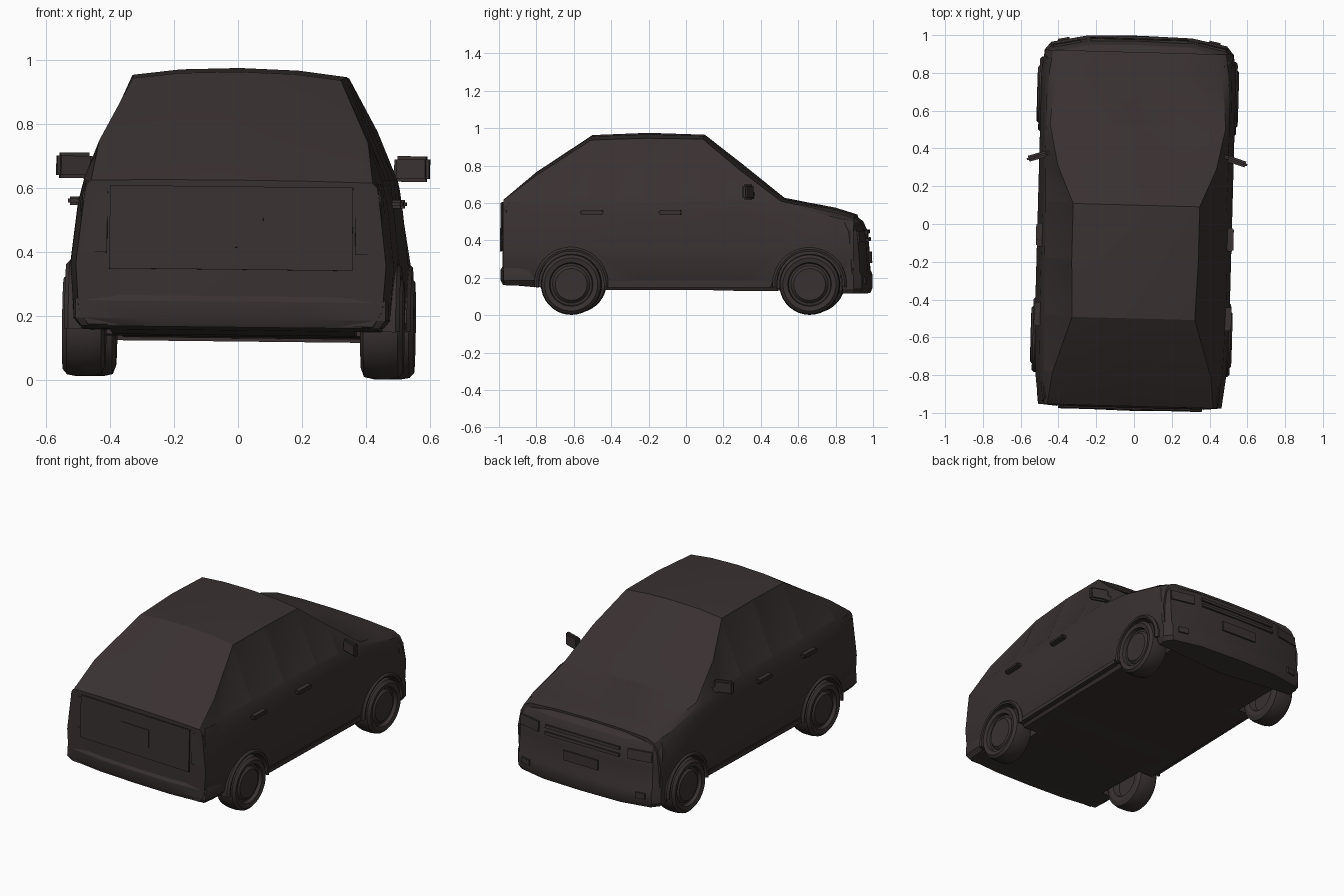
import bpy, bmesh, math
from mathutils import Matrix, Vector

if "Cube" in bpy.data.objects:
    bpy.data.objects.remove(bpy.data.objects["Cube"])

paint = bpy.data.materials.new("dark_brown_paint")
paint.diffuse_color = (0.042, 0.031, 0.031, 1)
paint.use_nodes = True
paint.node_tree.nodes["Principled BSDF"].inputs["Base Color"].default_value = paint.diffuse_color
# The whole car sits slightly turned and leaning on its grid
SKEW = Matrix.Rotation(-0.027, 4, 'Z') @ Matrix.Rotation(0.011, 4, 'Y')
parts = []


def make(name, bm):
    bmesh.ops.recalc_face_normals(bm, faces=bm.faces)
    me = bpy.data.meshes.new(name)
    bm.to_mesh(me)
    bm.free()
    me.materials.append(paint)
    ob = bpy.data.objects.new(name, me)
    bpy.context.collection.objects.link(ob)
    parts.append(ob)
    return ob


def mirror_ring(half):
    return half + [(-p[0],) + tuple(p[1:]) for p in reversed(half[1:-1])]


def loft(name, rings, closed=True):
    bm = bmesh.new()
    rows = [[bm.verts.new(p) for p in r] for r in rings]
    n = len(rows[0])
    for a, b in zip(rows, rows[1:]):
        for i in range(n if closed else n - 1):
            j = (i + 1) % n
            bm.faces.new((a[i], a[j], b[j], b[i]))
    bm.faces.new(rows[0])
    bm.faces.new(rows[-1])
    if not closed:
        bm.faces.new([r[0] for r in rows] + [r[-1] for r in reversed(rows)])
    return name, bm


def lathe(name, prof, cy, cz, side, a0=0, a1=360, n=36, ring=False):
    """Revolve (radius, x) points about an axle along x."""
    bm = bmesh.new()
    full = a1 - a0 == 360
    rows = []
    for k in range(n if full else n + 1):
        a = math.radians(a0 + (a1 - a0) * k / n)
        rows.append([bm.verts.new((side * x, cy + r * math.cos(a), cz + r * math.sin(a)))
                     for r, x in prof])
    m = len(prof)
    for k in range(n):
        a, b = rows[k], rows[(k + 1) % len(rows)]
        for i in range(m if ring else m - 1):
            j = (i + 1) % m
            bm.faces.new((a[i], a[j], b[j], b[i]))
    if not full:
        bm.faces.new(rows[0])
        bm.faces.new(rows[-1])
    bmesh.ops.remove_doubles(bm, verts=bm.verts, dist=1e-5)
    return make(name, bm)


def box(name, loc, size, rot=0.0, tilt=0.0, bevel=0.0):
    bm = bmesh.new()
    bmesh.ops.create_cube(bm, size=1)
    bmesh.ops.scale(bm, vec=size, verts=bm.verts)
    if bevel:
        bmesh.ops.bevel(bm, geom=bm.edges[:], offset=bevel, segments=2, affect='EDGES')
    bm.transform(Matrix.Translation(loc) @ Matrix.Rotation(rot, 4, 'Z')
                 @ Matrix.Rotation(tilt, 4, 'X'))
    return make(name, bm)


# Main shell: y, floor, half width, belt x, belt z, top edge x, top edge z, centre z
stations = [
    (-.965, .17, .475, .455, .605, .44, .62, .625),
    (-.80, .155, .495, .465, .63, .42, .745, .765),
    (-.50, .14, .505, .47, .63, .325, .94, .963),
    (-.20, .14, .505, .475, .63, .335, .95, .975),
    (.10, .14, .505, .48, .63, .335, .945, .965),
    (.30, .135, .505, .485, .625, .42, .78, .81),
    (.52, .135, .505, .485, .60, .465, .615, .628),
    (.80, .13, .505, .475, .53, .44, .555, .575),
    (.91, .13, .49, .455, .505, .41, .525, .54)]
rings = []
for y, zb, xw, xb, zbelt, xt, zt, zc in stations:
    half = [(0, y, zb), (xw - .03, y, zb), (xw, y, zb + .05), (xw + .01, y, .36),
            (xw - .012, y, min(.55, zbelt - .04)), (xb, y, zbelt), (xt, y, zt),
            (xt * .55, y, zt + .75 * (zc - zt)), (0, y, zc)]
    rings.append(mirror_ring(half))
name, bm = loft("body_shell", rings)
# Side windows: shallow inset panes in the upper side faces
bmesh.ops.recalc_face_normals(bm, faces=bm.faces)
panes = []
for f in bm.faces:
    c = f.calc_center_median()
    if len(f.verts) == 4 and .66 < c.z < .87 and abs(f.normal.x) > .6 and -.85 < c.y < .35:
        panes.append(f)
bmesh.ops.inset_individual(bm, faces=panes, thickness=.022, depth=-.003)
body = make(name, bm)

# Front nose and bumper: plan outline stacked by height (z, x scale, y shift)
path = [(.50, .85), (.50, .905), (.465, .948), (.28, .985), (0, .992)]
levels = [(.12, .97, -.005), (.145, 1, .005), (.215, 1, .005), (.24, 1, -.006),
          (.36, 1.0, -.012), (.45, .99, -.022), (.50, .95, -.045), (.53, .90, -.085)]
nose = [mirror_ring([(0, .80, z)] + [(x * sx, y + (dy if i else 0), z)
                                     for i, (x, y) in enumerate(path)])
        for z, sx, dy in levels]
make(*loft("front_bumper", nose))

# Rear panel and bumper
path = [(.495, -.79), (.492, -.90), (.485, -.962), (.25, -.985), (0, -.989)]
levels = [(.165, .96, .012), (.19, 1, 0), (.245, 1, 0), (.262, .985, .010),
          (.40, .985, .010), (.58, .96, .014), (.618, .94, .03)]
tail = [mirror_ring([(0, -.75, z)] + [(x * sx, y + (dy if i else 0), z)
                                      for i, (x, y) in enumerate(path)])
        for z, sx, dy in levels]
make(*loft("rear_bumper", tail))

# Wheels, arches and wheel wells
tyre = [(0, .516), (.085, .52), (.1, .505), (.112, .505), (.117, .526), (.142, .532),
        (.158, .518), (.163, .49), (.163, .44), (.156, .41), (.13, .40), (.10, .405),
        (.09, .44), (0, .44)]
lip = [(.175, .47), (.175, .52), (.186, .524), (.198, .512), (.198, .47)]
for label, cy in (("rear", -.60), ("front", .675)):
    for side, hand in ((1, "right"), (-1, "left")):
        cutter = lathe("well_cutter", [(0, .38), (.176, .38), (.176, .62), (0, .62)],
                       cy, .172, side)
        cutter.hide_render = True
        mod = body.modifiers.new("well", 'BOOLEAN')
        mod.operation, mod.solver, mod.object = 'DIFFERENCE', 'EXACT', cutter
        bpy.context.view_layer.objects.active = body
        bpy.ops.object.modifier_apply(modifier=mod.name)
        parts.remove(cutter)
        bpy.data.objects.remove(cutter)
        lathe(f"{label}_wheel_{hand}", tyre, cy, .17, side)
        lathe(f"{label}_arch_{hand}", lip, cy, .172, side, -5, 185, 24, ring=True)

# Side trim: mirrors, handles, sills, lamps
for side, hand in ((1, "right"), (-1, "left")):
    box(f"mirror_{hand}", (side * .528, .345, .665), (.115, .032, .08), side * -.31, 0, .01)
    box(f"mirror_arm_{hand}", (side * .475, .365, .645), (.05, .02, .03), side * -.31)
    for k, y in (("rear", -.49), ("front", -.07)):
        box(f"{k}_handle_{hand}", (side * .503, y, .555), (.04, .125, .026), 0, 0, .007)
    box(f"sill_{hand}", (side * .498, .03, .172), (.03, .88, .036), 0, 0, .006)
    box(f"tail_lamp_{hand}", (side * .425, -.963, .49), (.075, .008, .19), side * .09, -.03)
    box(f"headlamp_{hand}", (side * .385, .947, .425), (.15, .012, .06), side * -.2, .1)
    box(f"fog_lamp_{hand}", (side * .40, .969, .19), (.06, .012, .035), side * -.2)

# Rear hatch panel with number plate
box("hatch_panel", (0, -.979, .475), (.76, .008, .26), 0, -.02)
box("rear_plate", (0, -.983, .47), (.20, .008, .11), 0, -.02)

# Grille bars and front plate
for z, y in ((.445, .969), (.405, .974)):
    box("grille_bar", (0, y, z), (.52, .016, .018), 0, .1)
box("front_plate", (0, .988, .31), (.24, .01, .06))

for ob in parts:
    ob.data.transform(SKEW)
    bpy.ops.object.select_all(action='DESELECT')
    ob.select_set(True)
    bpy.context.view_layer.objects.active = ob
    bpy.ops.object.shade_smooth_by_angle(angle=math.radians(28))
